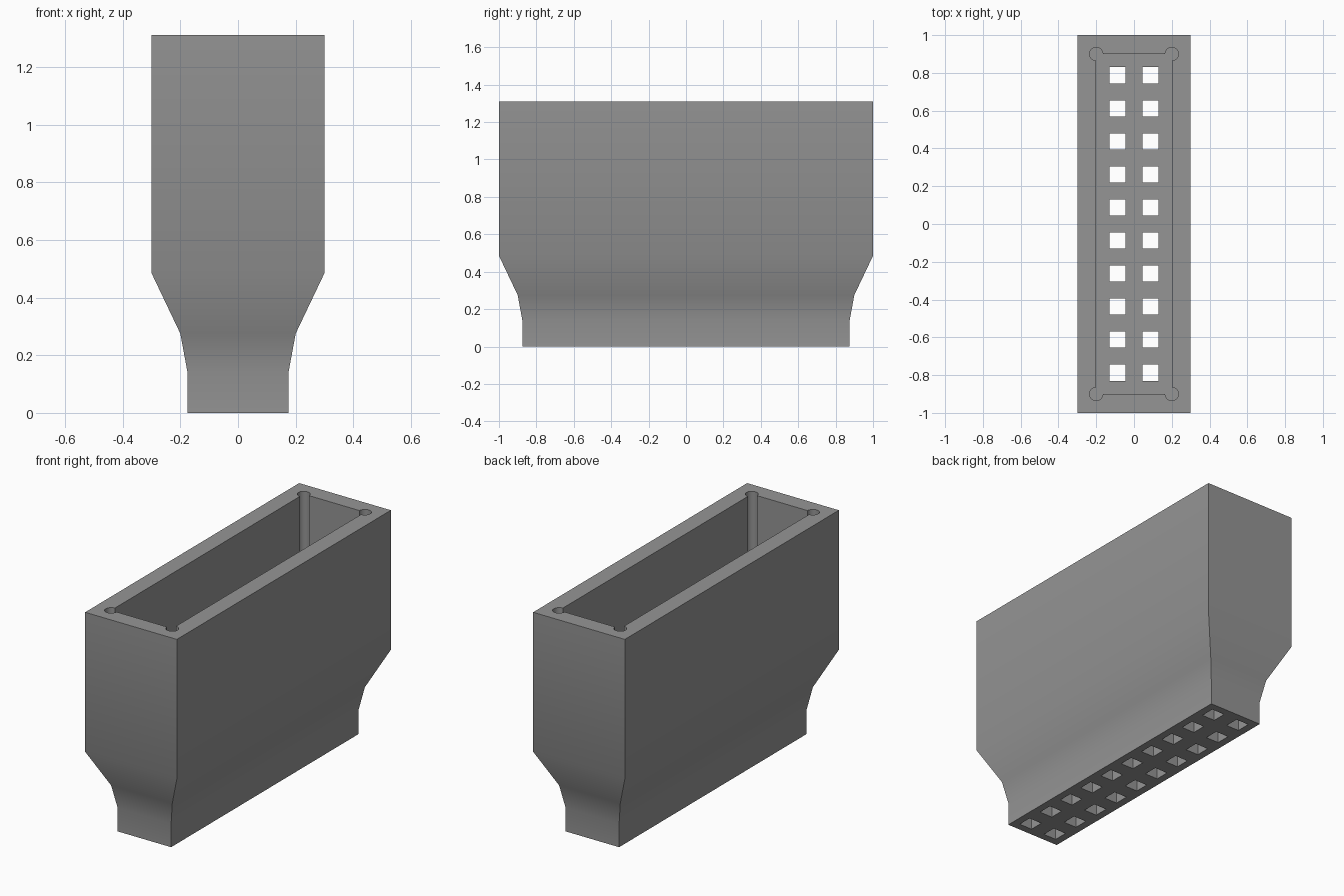
import bpy, bmesh, math

if "Cube" in bpy.data.objects:
    bpy.data.objects.remove(bpy.data.objects["Cube"])

grey = bpy.data.materials.new("housing grey")
grey.diffuse_color = (0.3, 0.3, 0.3, 1)
grey.use_nodes = True
grey.node_tree.nodes["Principled BSDF"].inputs["Base Color"].default_value = grey.diffuse_color


def loft(name, rings):
    """Skin a closed solid through a stack of matching rings of points."""
    bm = bmesh.new()
    loops = [[bm.verts.new(p) for p in ring] for ring in rings]
    n = len(loops[0])
    for a, b in zip(loops, loops[1:]):
        for i in range(n):
            j = (i + 1) % n
            bm.faces.new((a[i], a[j], b[j], b[i]))
    bm.faces.new(loops[0][::-1])
    bm.faces.new(loops[-1])
    bmesh.ops.recalc_face_normals(bm, faces=bm.faces)
    me = bpy.data.meshes.new(name)
    bm.to_mesh(me)
    bm.free()
    ob = bpy.data.objects.new(name, me)
    bpy.context.collection.objects.link(ob)
    me.materials.append(grey)
    return ob


def rect(hx, hy, z, cx=0, cy=0):
    return [(cx + sx * hx, cy + sy * hy, z) for sx, sy in ((-1, -1), (1, -1), (1, 1), (-1, 1))]


def cut(target, cutter):
    mod = target.modifiers.new("cut", 'BOOLEAN')
    mod.operation = 'DIFFERENCE'
    mod.solver = 'EXACT'
    mod.object = cutter
    bpy.context.view_layer.objects.active = target
    bpy.ops.object.modifier_apply(modifier=mod.name)
    bpy.data.objects.remove(cutter)


# Flared outer body
steps = [(0.175, 0.875, 0), (0.175, 0.875, 0.14), (0.2, 0.9, 0.275),
         (0.3, 1.0, 0.485), (0.3, 1.0, 1.31)]
housing = loft("connector_housing", [rect(*s) for s in steps])

# Pocket outline with round relief at each corner
HX, HY, R, FLOOR, SEG = 0.2, 0.9, 0.035, 0.485, 24
outline = []
for k, (sx, sy) in enumerate(((1, 1), (-1, 1), (-1, -1), (1, -1))):
    start = -math.pi / 2 + k * math.pi / 2
    for i in range(SEG + 1):
        a = start + 1.5 * math.pi * i / SEG
        outline.append((sx * HX + R * math.cos(a), sy * HY + R * math.sin(a)))
pocket = loft("pocket_cutter", [[(x, y, z) for x, y in outline] for z in (FLOOR, 1.5)])
cut(housing, pocket)

# Two rows of ten square pin holes through the floor
PITCH, HALF = 0.175, 0.0425
for col in (-0.5, 0.5):
    for row in range(10):
        cut(housing, loft("pin_cutter", [rect(HALF, HALF, z, col * PITCH, (row - 4.5) * PITCH)
                                         for z in (-0.1, FLOOR + 0.1)]))

# Soft flare, crisp corners
bpy.ops.object.select_all(action='DESELECT')
housing.select_set(True)
bpy.context.view_layer.objects.active = housing
bpy.ops.object.shade_smooth_by_angle(angle=math.radians(30))
